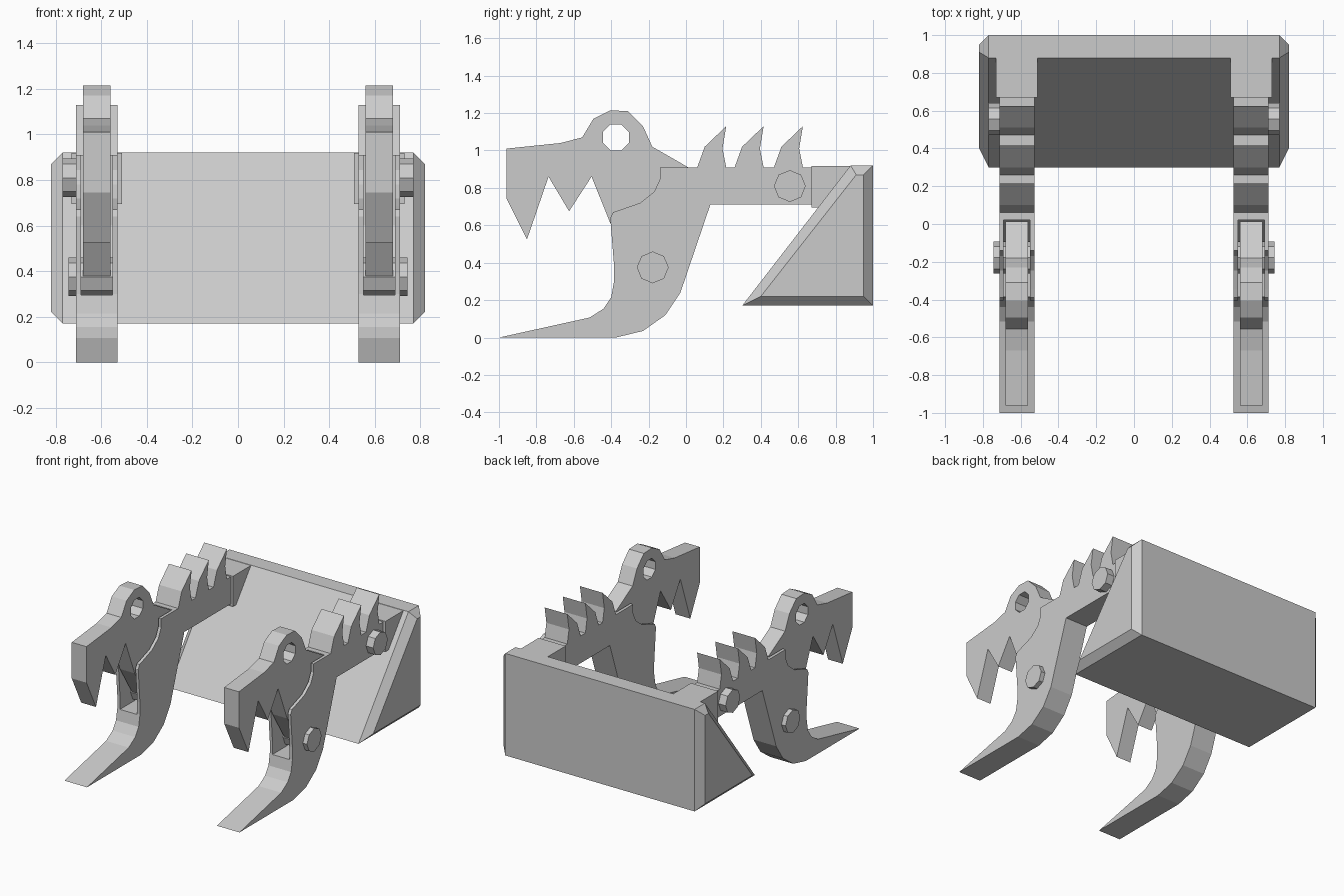
import bpy
import bmesh
from math import cos, sin, pi

if "Cube" in bpy.data.objects:
    bpy.data.objects.remove(bpy.data.objects["Cube"], do_unlink=True)

GREY = (0.6, 0.6, 0.6, 1)
steel = bpy.data.materials.new("plain grey")
steel.use_nodes = True
steel.diffuse_color = GREY
steel.node_tree.nodes["Principled BSDF"].inputs["Base Color"].default_value = GREY


def loft(name, sections):
    """Join (x, [(y, z), ...]) sections of equal length, with capped ends."""
    bm = bmesh.new()
    rings = [[bm.verts.new((x, y, z)) for y, z in pts] for x, pts in sections]
    for a, b in zip(rings, rings[1:]):
        n = len(a)
        for i in range(n):
            j = (i + 1) % n
            bm.faces.new((a[i], a[j], b[j], b[i]))
    bm.faces.new(rings[0])
    bm.faces.new(rings[-1])
    bmesh.ops.recalc_face_normals(bm, faces=bm.faces)
    mesh = bpy.data.meshes.new(name)
    bm.to_mesh(mesh)
    bm.free()
    mesh.materials.append(steel)
    obj = bpy.data.objects.new(name, mesh)
    bpy.context.collection.objects.link(obj)
    return obj


def prism(name, pts, x0, x1):
    return loft(name, [(x0, pts), (x1, pts)])


def octagon(y, z, r, turn=0):
    return [(y + r * cos(turn + i * pi / 4), z + r * sin(turn + i * pi / 4))
            for i in range(8)]


def cut(obj, cutter):
    mod = obj.modifiers.new("cut", "BOOLEAN")
    mod.operation = "DIFFERENCE"
    mod.solver = "EXACT"
    mod.object = cutter
    bpy.context.view_layer.objects.active = obj
    bpy.ops.object.modifier_apply(modifier=mod.name)
    bpy.data.objects.remove(cutter, do_unlink=True)


# Wedge-shaped counterweight with chamfered ends
outer = [(.30, .17), (1, .17), (1, .92), (.88, .92)]
inner = [(.40, .22), (.95, .22), (.95, .87), (.91, .87)]
loft("rear_wedge", [(-.82, inner), (-.77, outer), (.77, outer), (.82, inner)])

# Arm outline: curved toe, underside, then the spiked top edge
arm = [(-.14, .91), (-.14, .845), (-.17, .78), (-.245, .72), (-.345, .685),
       (-.39, .67), (-.405, .64), (-.385, .39), (-.385, .30), (-.40, .215),
       (-.44, .155), (-.515, .107), (-1, 0), (-.375, 0), (-.23, .035),
       (-.11, .12), (-.03, .24), (.13, .71), (.8, .71), (.8, .91)]
spike = [(.155, 0), (.135, .1), (.155, .22), (.04, .11), (0, 0)]
for start in (.47, .26, .06):
    arm += [(start + y, .91 + z) for y, z in spike]

# Toothed head, whose tail reaches down to the lower pin
head = [(-.96, 1.01), (-.67, 1.04), (-.555, 1.07), (-.495, 1.17), (-.405, 1.215),
        (-.31, 1.21), (-.23, 1.13), (-.18, 1.02), (.012, .91), (.012, .62),
        (-.1, .34), (-.17, .31), (-.23, .33), (-.40, .60), (-.505, .86),
        (-.625, .675), (-.735, .86), (-.85, .525), (-.96, .745)]
slot = [(-.6, .295), (-.12, .295), (.02, .6), (.02, 1.1), (-.6, 1.1)]
block = [(.67, .695), (.67, .918), (.9, .918), (.9, .695)]

MID = .62  # distance of each arm from the centre line
for side, s in (("right", -1), ("left", 1)):
    c = s * MID
    arm_obj = prism(side + "_arm", arm, c - .092, c + .092)
    cut(arm_obj, prism("slot_cutter", slot, c - .07, c + .07))

    head_obj = prism(side + "_head", head, c - .06, c + .06)
    cut(head_obj, prism("eye_cutter", octagon(-.375, 1.07, .075, pi / 8),
                        c - .2, c + .2))

    prism(side + "_mount_block", block, c - .11, c + .11)
    # Pins stand out on the outer side only
    prism(side + "_lower_pin", octagon(-.178, .375, .085), s * .55, s * .745)
    prism(side + "_upper_pin", octagon(.555, .81, .085), s * .55, s * .77)
